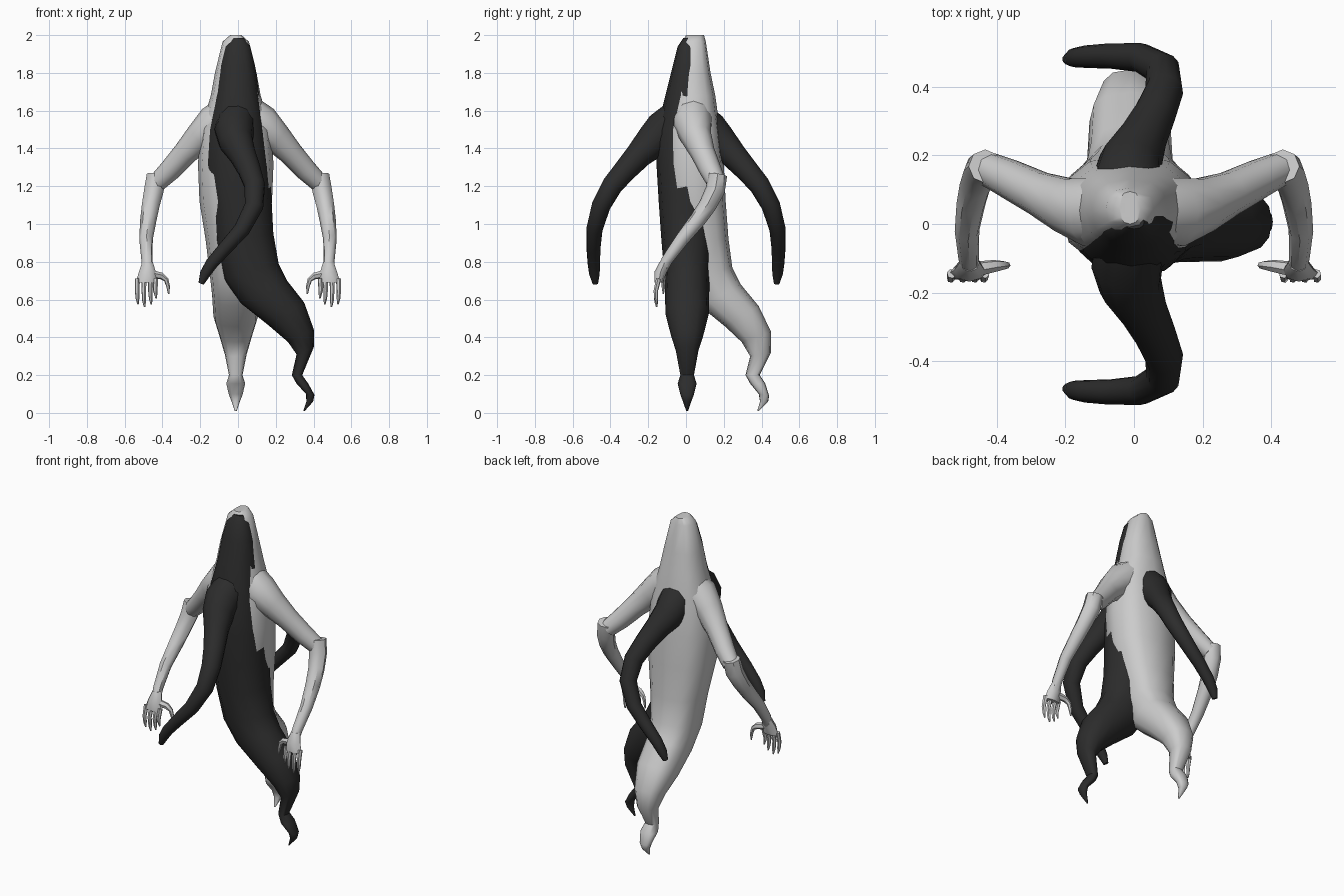
import bpy, bmesh, math
from mathutils import Vector

black = bpy.data.materials.new("black")
black.diffuse_color = (0.025, 0.025, 0.025, 1)


def loft(name, rings, sides=12, mat=None, boxy=1.0, angle=45):
    """Skin a list of (centre, u, v) elliptical rings and cap both ends."""
    bm = bmesh.new()
    loops = []
    for c, u, v in rings:
        loop = []
        for i in range(sides):
            a = 2 * math.pi * i / sides
            ca, sa = math.cos(a), math.sin(a)
            ca = math.copysign(abs(ca) ** boxy, ca)
            sa = math.copysign(abs(sa) ** boxy, sa)
            loop.append(bm.verts.new(c + u * ca + v * sa))
        loops.append(loop)
    for a, b in zip(loops, loops[1:]):
        for i in range(sides):
            j = (i + 1) % sides
            bm.faces.new((a[i], a[j], b[j], b[i]))
    bm.faces.new(loops[0])
    bm.faces.new(loops[-1])
    bmesh.ops.recalc_face_normals(bm, faces=bm.faces)
    me = bpy.data.meshes.new(name)
    bm.to_mesh(me)
    bm.free()
    ob = bpy.data.objects.new(name, me)
    bpy.context.collection.objects.link(ob)
    if mat:
        me.materials.append(mat)
    bpy.ops.object.select_all(action='DESELECT')
    ob.select_set(True)
    bpy.context.view_layer.objects.active = ob
    bpy.ops.object.shade_smooth_by_angle(angle=math.radians(angle))
    return ob


def tube(name, path, flip=(1, 1, 1), **kw):
    """Tapered tube along (x, y, z, radius) points, mirrored by flip."""
    pts = [Vector((x * flip[0], y * flip[1], z * flip[2])) for x, y, z, r in path]
    rings, prev, u = [], None, None
    for i, p in enumerate(pts):
        t = (pts[min(i + 1, len(pts) - 1)] - pts[max(i - 1, 0)]).normalized()
        if u is None:
            u = t.orthogonal().normalized()
        else:
            u = prev.rotation_difference(t) @ u
        prev = t
        r = path[i][3]
        rings.append((p, u * r, t.cross(u) * r))
    return loft(name, rings, **kw)


def body(name, profile, along, across, centre, **kw):
    """Body from (inner a, z, outer a, z, half width), tail leaning to 'along'."""
    up = Vector((0, 0, 1))
    rings = []
    for a0, z0, a1, z1, w in profile:
        p, q = along * a0 + up * z0, along * a1 + up * z1
        rings.append(((p + q) / 2 + across * centre, (q - p) / 2, across * w))
    return loft(name, rings, **kw)


X, Y = Vector((1, 0, 0)), Vector((0, 1, 0))

# dark body, tail swinging to +x
body("dark_body", [
    (-.03, 1.985, .03, 1.985, .02), (-.07, 1.94, .065, 1.94, .05),
    (-.097, 1.84, .09, 1.84, .075),
    (-.118, 1.7, .11, 1.7, .11), (-.165, 1.5, .145, 1.5, .16),
    (-.18, 1.32, .17, 1.3, .162), (-.145, 1.1, .178, 1.12, .15),
    (-.12, .90, .187, .95, .137), (-.075, .71, .215, .79, .122),
    (.015, .58, .26, .70, .117), (.16, .465, .35, .585, .115),
    (.265, .375, .402, .44, .085), (.31, .31, .402, .35, .06),
    (.285, .20, .34, .20, .036), (.31, .155, .372, .155, .05),
    (.36, .10, .405, .095, .036), (.362, .06, .398, .06, .022),
    (.345, .01, .353, .01, .005)],
    X, Y, .006, mat=black, boxy=.9)

# grey body, tail swinging to +y
body("grey_body", [
    (0, 2, .095, 2, .03), (-.02, 1.965, .105, 1.965, .07),
    (-.055, 1.8, .13, 1.8, .11), (-.075, 1.68, .155, 1.68, .132),
    (-.11, 1.5, .18, 1.5, .185),
    (-.12, 1.32, .2, 1.32, .2), (-.11, 1.12, .21, 1.12, .192),
    (-.06, .92, .225, .92, .16), (-.02, .71, .245, .77, .138),
    (.075, .565, .29, .68, .125), (.21, .455, .385, .565, .118),
    (.295, .375, .45, .43, .085), (.34, .30, .45, .32, .058),
    (.315, .20, .39, .20, .036), (.34, .155, .42, .155, .05),
    (.385, .10, .44, .09, .036), (.392, .06, .435, .06, .022),
    (.377, .01, .385, .01, .005)],
    Y, X, -.012, boxy=.78)

# dark tentacle arms, front and back
tentacle = [(-.01, .05, 1.555, .10), (-.02, .12, 1.495, .105), (-.01, .18, 1.435, .092),
            (.025, .25, 1.365, .072), (.06, .32, 1.287, .062), (.088, .39, 1.205, .056),
            (.085, .45, 1.095, .05),
            (.02, .485, .97, .043), (-.07, .49, .87, .037), (-.14, .488, .79, .033),
            (-.175, .485, .735, .028), (-.195, .48, .685, .015)]
for s, side in ((-1, "front"), (1, "back")):
    tube(f"tentacle_{side}", tentacle, (1, s, 1), mat=black)

# grey arms with hands
upper = [(.05, .04, 1.59, .095), (.12, .035, 1.53, .105), (.20, .055, 1.46, .082),
         (.28, .09, 1.375, .065), (.36, .13, 1.285, .058), (.425, .16, 1.222, .05)]
fore = [(.433, .168, 1.26, .05), (.445, .155, 1.18, .052), (.462, .115, 1.10, .047),
        (.475, .06, 1.02, .043),
        (.487, -.02, .92, .036), (.482, -.10, .81, .03), (.478, -.125, .76, .028)]
thumb = [(.455, -.13, .735, .022), (.405, -.122, .725, .018), (.38, -.12, .705, .013),
         (.37, -.12, .67, .010), (.367, -.12, .63, .004)]
palm = [(.479, -.112, .80, .028, .027), (.48, -.135, .745, .045, .033),
        (.486, -.145, .69, .055, .022)]
fingers = [(.532, .575), (.497, .56), (.462, .575), (.436, .605)]
for s, side in ((1, "right"), (-1, "left")):
    flip = (s, 1, 1)
    tube(f"upper_arm_{side}", upper, flip, sides=10)
    tube(f"forearm_{side}", fore, flip, sides=8)
    loft(f"palm_{side}", [(Vector((s * x, y, z)), X * u, Y * v) for x, y, z, u, v in palm],
         sides=8)
    tube(f"thumb_{side}", thumb, flip, sides=6)
    for i, (fx, tip) in enumerate(fingers):
        tube(f"finger_{i + 1}_{side}",
             [(fx, -.145, .71, .014), (fx + .002, -.16, .645, .012),
              (fx, -.158, tip + .03, .010), (fx - .003, -.155, tip, .004)],
             flip, sides=6)
